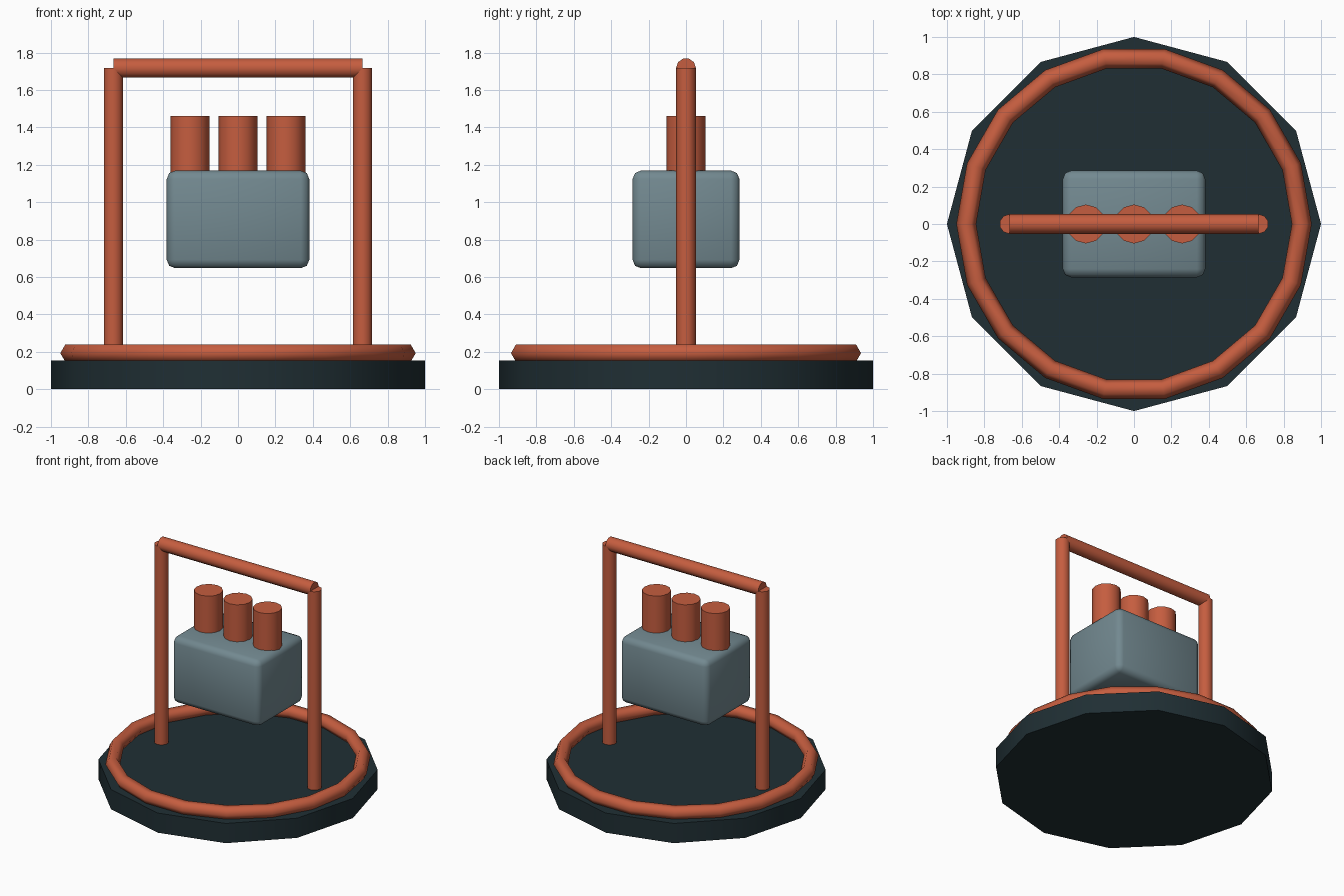
import bpy
import math

if "Cube" in bpy.data.objects:
    bpy.data.objects.remove(bpy.data.objects["Cube"])


def material(name, rgb):
    m = bpy.data.materials.new(name)
    m.diffuse_color = (*rgb, 1.0)
    m.use_nodes = True
    m.node_tree.nodes["Principled BSDF"].inputs["Base Color"].default_value = m.diffuse_color
    return m


DARK = material("dark_slate", (0.014, 0.028, 0.034))
RUST = material("rust", (0.56, 0.11, 0.05))
STEEL = material("steel_grey", (0.17, 0.25, 0.28))


def finish(name, mat, angle=40):
    o = bpy.context.object
    o.name = o.data.name = name
    o.data.materials.append(mat)
    bpy.ops.object.shade_smooth_by_angle(angle=math.radians(angle))
    return o


def cylinder(name, mat, sides, radius, length, loc, rot=(0, 0, 0)):
    bpy.ops.mesh.primitive_cylinder_add(vertices=sides, radius=radius, depth=length,
                                        location=loc, rotation=rot)
    return finish(name, mat)


def upright(name, mat, sides, radius, x, z0, z1):
    return cylinder(name, mat, sides, radius, z1 - z0, (x, 0, (z0 + z1) / 2))


# Base disc and the ring lying on it
upright("base", DARK, 12, 1.0, 0, 0, 0.155)
bpy.ops.mesh.primitive_torus_add(major_segments=18, minor_segments=6, major_radius=0.897,
                                 minor_radius=0.053, location=(0, 0, 0.193))
finish("base_ring", RUST, 65)

# Frame: two posts and a crossbar
for side, x in (("left", -0.666), ("right", 0.666)):
    upright(side + "_post", RUST, 10, 0.053, x, 0.12, 1.717)
cylinder("crossbar", RUST, 10, 0.053, 1.332, (0, 0, 1.717), (0, math.pi / 2, 0))

# Floating body with rounded edges
bpy.ops.mesh.primitive_cube_add(size=1, location=(0, 0, 0.908))
body = bpy.context.object
body.scale = (0.762, 0.571, 0.522)
bpy.ops.object.transform_apply(location=False, rotation=False, scale=True)
bevel = body.modifiers.new("rounded_edges", 'BEVEL')
bevel.width = 0.045
bevel.segments = 2
bpy.ops.object.modifier_apply(modifier=bevel.name)
finish("body", STEEL, 50)

# Three canisters set into the body
for i in range(3):
    upright(f"canister_{i + 1}", RUST, 12, 0.104, (i - 1) * 0.257, 1.04, 1.46)
